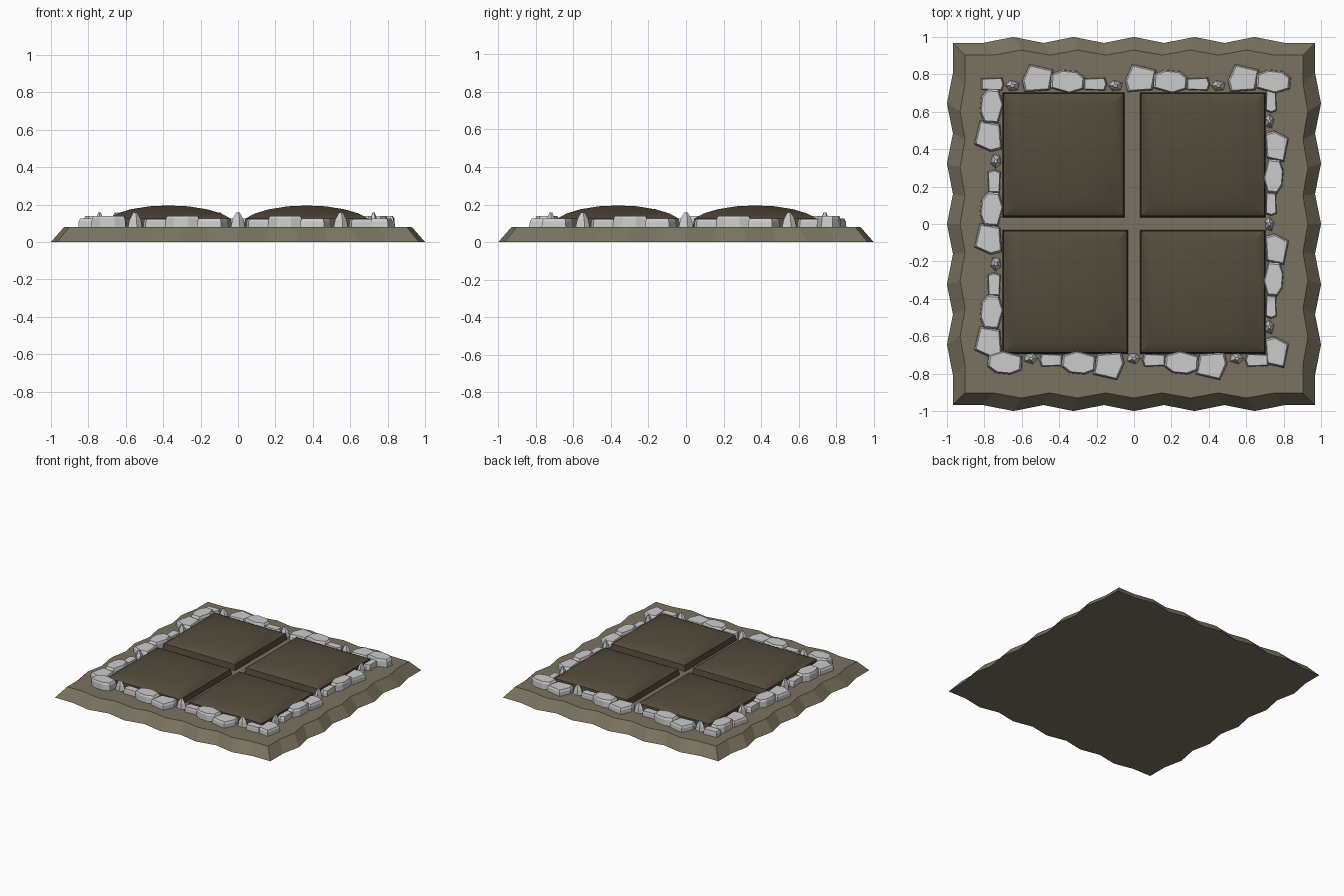
import bpy, math
from mathutils import Matrix, Vector

if "Cube" in bpy.data.objects:
    bpy.data.objects.remove(bpy.data.objects["Cube"])


def material(name, rgb):
    m = bpy.data.materials.new(name)
    m.diffuse_color = (*rgb, 1)
    m.use_nodes = True
    m.node_tree.nodes["Principled BSDF"].inputs["Base Color"].default_value = m.diffuse_color
    return m


def loft(name, rings, mat=None, cap_bottom=True):
    """Join equal-length vertex rings from bottom to top and cap them."""
    n = len(rings[0])
    verts = [v for r in rings for v in r]
    faces = [(k * n + i, k * n + (i + 1) % n, (k + 1) * n + (i + 1) % n, (k + 1) * n + i)
             for k in range(len(rings) - 1) for i in range(n)]
    faces.append(tuple(range((len(rings) - 1) * n, len(rings) * n)))
    if cap_bottom:
        faces.append(tuple(reversed(range(n))))
    me = bpy.data.meshes.new(name)
    me.from_pydata(verts, [], faces)
    if mat:
        me.materials.append(mat)
    ob = bpy.data.objects.new(name, me)
    bpy.context.collection.objects.link(ob)
    return ob


soil = material("dry_soil", (0.19, 0.17, 0.115))
dark = material("dark_soil", (0.085, 0.07, 0.045))


# Ground slab: sloped square with zigzag edges
def wavy_ring(half, amp, z):
    pts = []
    for s in range(4):
        rot = Matrix.Rotation(s * math.pi / 2, 3, 'Z')
        for k in range(12):
            out = amp if k % 2 == 0 and k > 0 else 0
            pts.append(rot @ Vector((-half + 2 * half * k / 12, -half - out, z)))
    return pts


loft("ground_slab", [wavy_ring(0.968, 0.032, 0), wavy_ring(0.903, 0.027, 0.08)], soil)

# Four soil mounds: low square domes
PROFILE = [(1.0, 0.075), (0.975, 0.125), (0.82, 0.153), (0.6, 0.175), (0.3, 0.191), (0.03, 0.195)]
mounds = {"back_left": (-0.705, -0.05, 0.035, 0.705), "back_right": (0.03, 0.705, 0.035, 0.705),
          "front_left": (-0.705, -0.03, -0.695, -0.03), "front_right": (0.03, 0.705, -0.695, -0.03)}
for name, (x0, x1, y0, y1) in mounds.items():
    cx, cy, hx, hy = (x0 + x1) / 2, (y0 + y1) / 2, (x1 - x0) / 2, (y1 - y0) / 2
    rings = [[(cx + sx * hx * s, cy + sy * hy * s, z)
              for sx, sy in ((-1, -1), (1, -1), (1, 1), (-1, 1))] for s, z in PROFILE]
    ob = loft("soil_mound_" + name, rings, dark)
    bpy.ops.object.select_all(action='DESELECT')
    ob.select_set(True)
    bpy.context.view_layer.objects.active = ob
    bpy.ops.object.shade_smooth_by_angle(angle=math.radians(30))

# Border stones: outline, distance from centre, ring profile (scale, z)
BLOCK = lambda top: [(1.0, 0.07), (0.96, top - 0.015), (0.86, top)]
STONES = {
    "spire": ([(-.04, 0), (-.015, -.03), (.03, -.025), (.04, .015), (-.01, .03)],
              0.74, [(1, 0.07), (0.75, 0.12), (0.25, 0.157)]),
    "big": ([(-.085, -.01), (-.07, -.07), (.065, -.06), (.085, .05), (-.045, .08)],
            0.775, BLOCK(0.125)),
    "medium": ([(-.095, -.035), (.01, -.065), (.09, -.04), (.095, .02), (.05, .055), (-.03, .063), (-.09, .04)],
               0.762, BLOCK(0.14)),
    "small": ([(-.065, -.03), (.05, -.035), (.062, 0), (.05, .035), (-.065, .03)],
              0.748, BLOCK(0.122)),
}
ORDER = [("spire", 0), ("big", 0.135), ("medium", 0.295), ("small", 0.445)]
# side: quarter turns, first spire position, limits along the side, outward shift, depth scale
SIDES = {"back": (0, -0.65, -0.8, 0.78, 0, 1), "left": (1, -0.765, -0.7, 0.65, 0, 1),
         "front": (2, -0.55, -0.7, 0.6, -0.02, 1), "right": (-1, -0.55, -0.7, 0.7, -0.015, 0.85)}


def stone(name, kind, along, side):
    turns, _, _, _, shift, depth = SIDES[side]
    outline, dist, prof = STONES[kind]
    rot = Matrix.Rotation(turns * math.pi / 2, 3, 'Z')
    rings = [[rot @ Vector((along + x * s, dist + shift + y * s * depth, z)) for x, y in outline]
             for s, z in prof]
    loft(name, rings)


for side, (_, start, lo, hi, _, _) in SIDES.items():
    for g in range(-1, 3):
        for kind, off in ORDER:
            along = start + g * 0.55 + off
            if lo <= along <= hi:
                stone(f"{side}_{kind}_stone_{g + 2}", kind, along, side)
# Corner stone closing the front row
stone("front_corner_stone", "medium", 0.69, "front")
